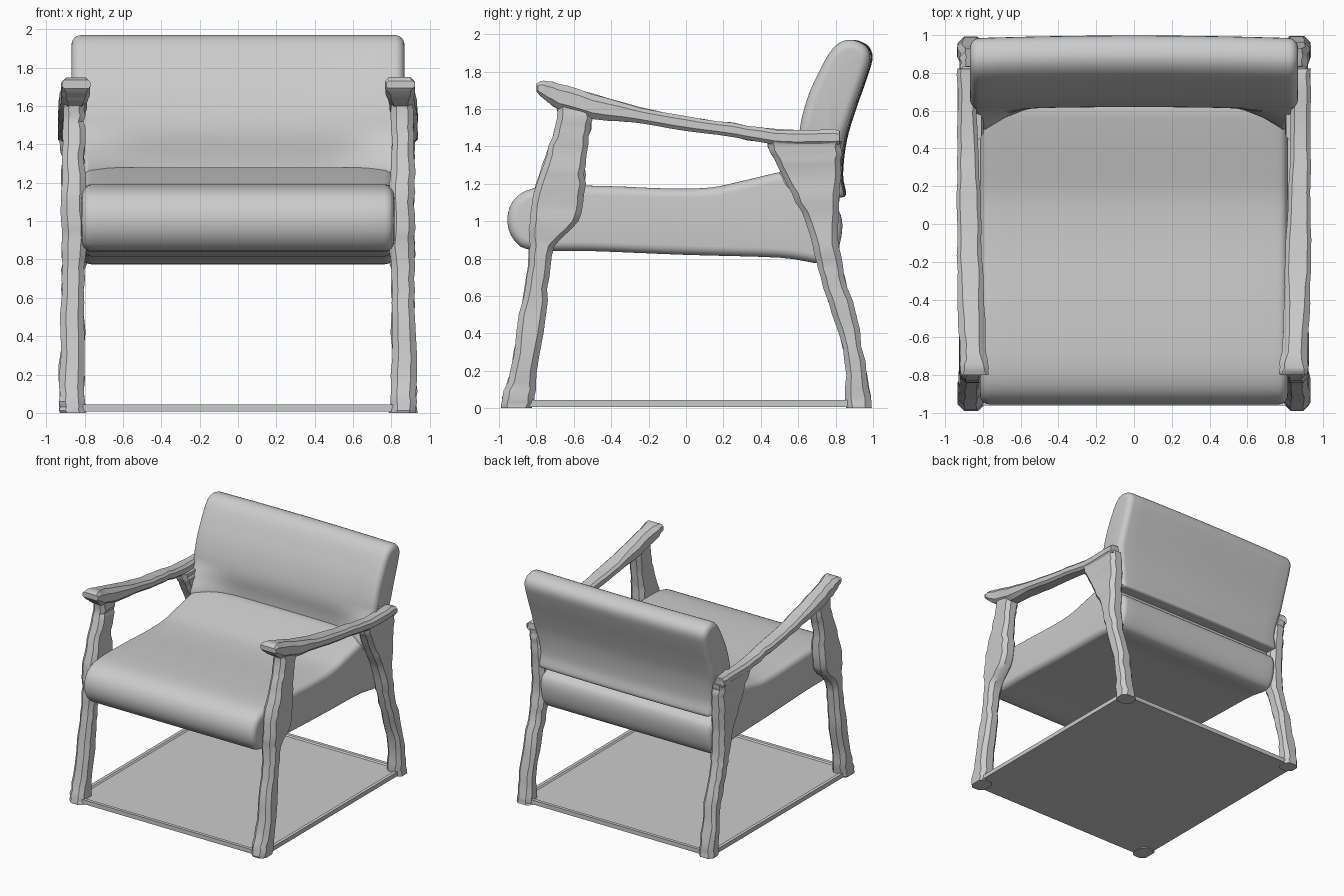
import bpy, bmesh, math, random
from mathutils import Vector

if "Cube" in bpy.data.objects:
    bpy.data.objects.remove(bpy.data.objects["Cube"])

random.seed(4)


def finish(name, bm, angle=35):
    bmesh.ops.recalc_face_normals(bm, faces=bm.faces)
    me = bpy.data.meshes.new(name)
    bm.to_mesh(me)
    bm.free()
    ob = bpy.data.objects.new(name, me)
    bpy.context.collection.objects.link(ob)
    bpy.ops.object.select_all(action='DESELECT')
    ob.select_set(True)
    bpy.context.view_layer.objects.active = ob
    bpy.ops.object.shade_smooth_by_angle(angle=math.radians(angle))
    return ob


def spline(pts, steps, closed):
    """Catmull-Rom curve through points of any dimension."""
    n, out = len(pts), []
    get = lambda i: pts[i % n] if closed else pts[max(0, min(n - 1, i))]
    for i in range(n if closed else n - 1):
        p = [get(i + k) for k in (-1, 0, 1, 2)]
        for s in range(steps):
            t = s / steps
            out.append(tuple(0.5 * (2 * b + (c - a) * t + (2 * a - 5 * b + 4 * c - d) * t * t
                                    + (3 * b - a - 3 * c + d) * t ** 3) for a, b, c, d in zip(*p)))
    return out if closed else out + [tuple(pts[-1])]


def skin(bm, rings):
    rings = [[bm.verts.new(p) for p in r] for r in rings]
    n = len(rings[0])
    for a, b in zip(rings, rings[1:]):
        for i in range(n):
            bm.faces.new((a[i], a[(i + 1) % n], b[(i + 1) % n], b[i]))
    bm.faces.new(rings[0])
    bm.faces.new(rings[-1])


def cushion(name, profile, width, r, warp=lambda x, y, z: (x, y, z)):
    """Sweep a smooth side profile across x, with rounded ends."""
    pts = [Vector(p) for p in spline(profile, 4, True)]
    n = len(pts)
    area = sum(pts[i].cross(pts[(i + 1) % n]) for i in range(n))
    inward = []
    for i in range(n):
        t = (pts[(i + 1) % n] - pts[i - 1]).normalized()
        inward.append(Vector((-t.y, t.x)) * (1 if area > 0 else -1))
    arc = [(width - r + r * math.sin(a), r * (1 - math.cos(a)))
           for a in [math.radians(15 * k) for k in range(7)]]
    flat = [((width - r) * k / 8, 0) for k in range(-7, 8)]
    stations = [(-x, i) for x, i in reversed(arc)] + flat + arc
    bm = bmesh.new()
    skin(bm, [[warp(x, *(p + d * ins)) for p, d in zip(pts, inward)] for x, ins in stations])
    return finish(name, bm, 50)


def limb(name, sections, along, side, rough=0.006):
    """Loft chamfered rectangles; section = (pos, lo, hi, x_in, x_out)."""
    rings = []
    for pos, lo, hi, xi, xo in spline(sections, 3, False):
        j = lambda: random.uniform(-rough, rough)
        lo, hi, xi, xo = lo + j(), hi + j(), xi + j(), min(xo + j(), 0.94)
        c = 0.25 * min(hi - lo, xo - xi)
        ring = [(xi + c, lo), (xo - c, lo), (xo, lo + c), (xo, hi - c),
                (xo - c, hi), (xi + c, hi), (xi, hi - c), (xi, lo + c)]
        rings.append([(side * x, v, pos) if along == 'z' else (side * x, pos, v) for x, v in ring])
    bm = bmesh.new()
    skin(bm, rings)
    return finish(name, bm)


# Seat cushion
cushion("seat", [
    (-0.955, 1.0), (-0.93, 1.1), (-0.85, 1.165), (-0.7, 1.19), (-0.4, 1.187), (-0.1, 1.175),
    (0.13, 1.18), (0.3, 1.215), (0.5, 1.262), (0.62, 1.28), (0.72, 1.24), (0.75, 1.11),
    (0.82, 1.05), (0.835, 0.95), (0.80, 0.82), (0.72, 0.775), (0.5, 0.805), (0, 0.82),
    (-0.5, 0.84), (-0.82, 0.845), (-0.92, 0.9)], 0.815, 0.05)


# Backrest, wrapping forward at its lower corners
def wrap(x, y, z):
    t = max(0, min(1, (abs(x) - 0.45) / 0.38))
    low = max(0, min(1, (1.48 - z) / 0.2)) if y < 0.72 else 0
    x *= 1 - 0.05 * max(0, min(1, (1.5 - z) / 0.2))
    return (x, y - 0.12 * t * t * low - 0.02 * x * x, z)


cushion("backrest", [
    (0.64, 1.2), (0.63, 1.33), (0.62, 1.48), (0.66, 1.65), (0.725, 1.8), (0.80, 1.925),
    (0.88, 1.97), (0.965, 1.945), (0.998, 1.88), (0.97, 1.77), (0.91, 1.6), (0.86, 1.43),
    (0.84, 1.25), (0.855, 1.14), (0.8, 1.13), (0.71, 1.14)], 0.868, 0.05, wrap)

# Legs and armrests on both sides
for side, tag in ((-1, "left"), (1, "right")):
    limb(tag + "_front_leg", [
        (0, -0.985, -0.82, 0.79, 0.93), (0.06, -0.98, -0.81, 0.80, 0.93),
        (0.2, -0.94, -0.80, 0.80, 0.93), (0.5, -0.89, -0.75, 0.80, 0.925),
        (0.7, -0.85, -0.735, 0.80, 0.92), (0.87, -0.84, -0.70, 0.79, 0.92),
        (1.0, -0.835, -0.57, 0.79, 0.92), (1.15, -0.815, -0.54, 0.79, 0.92),
        (1.3, -0.765, -0.54, 0.80, 0.92), (1.45, -0.715, -0.52, 0.80, 0.915),
        (1.55, -0.685, -0.50, 0.80, 0.91), (1.63, -0.69, -0.50, 0.80, 0.91)], 'z', side)
    limb(tag + "_back_leg", [
        (0, 0.86, 0.99, 0.79, 0.93), (0.06, 0.855, 0.985, 0.80, 0.93),
        (0.25, 0.85, 0.955, 0.80, 0.93), (0.5, 0.785, 0.91, 0.80, 0.92),
        (0.7, 0.72, 0.85, 0.80, 0.92), (0.82, 0.69, 0.825, 0.79, 0.92),
        (1.0, 0.64, 0.815, 0.79, 0.92), (1.15, 0.56, 0.82, 0.79, 0.92),
        (1.3, 0.49, 0.83, 0.80, 0.92), (1.38, 0.445, 0.83, 0.80, 0.925),
        (1.43, 0.43, 0.83, 0.81, 0.93)], 'z', side)
    limb(tag + "_armrest", [
        (-0.80, 1.69, 1.735, 0.77, 0.92), (-0.76, 1.655, 1.75, 0.77, 0.92),
        (-0.68, 1.60, 1.735, 0.78, 0.92), (-0.5, 1.55, 1.68, 0.79, 0.93),
        (-0.25, 1.525, 1.61, 0.80, 0.935), (0, 1.485, 1.56, 0.81, 0.935),
        (0.25, 1.45, 1.525, 0.82, 0.935), (0.48, 1.41, 1.49, 0.83, 0.935),
        (0.79, 1.405, 1.49, 0.83, 0.935), (0.82, 1.42, 1.475, 0.84, 0.93)], 'y', side, 0.004)

# Floor panel with a slight raised rim
bm = bmesh.new()
bmesh.ops.create_cube(bm, size=1)
for v in bm.verts:
    v.co = (v.co.x * 1.82, v.co.y * 1.92, 0.025 + v.co.z * 0.036)
bm.normal_update()
top = [f for f in bm.faces if f.normal.z > 0.5]
bmesh.ops.inset_region(bm, faces=top, thickness=0.04, depth=0)
bmesh.ops.inset_region(bm, faces=top, thickness=0.015, depth=-0.01)
finish("floor_panel", bm)
